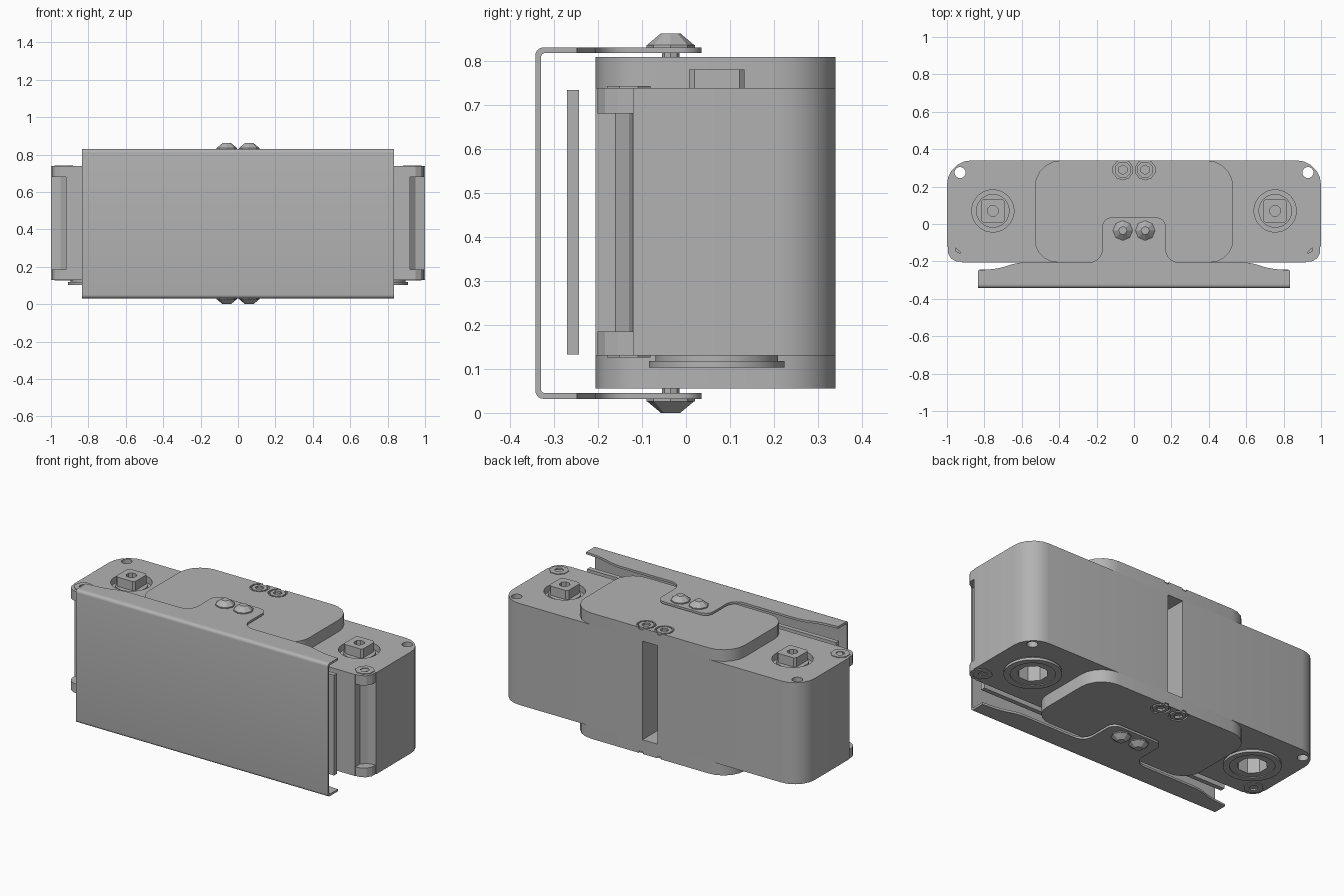
import bpy, bmesh, math
from mathutils import Vector

if "Cube" in bpy.data.objects:
    bpy.data.objects.remove(bpy.data.objects["Cube"])

grey = bpy.data.materials.new("plain grey")
grey.use_nodes = True
grey.diffuse_color = (0.45, 0.45, 0.45, 1)
grey.node_tree.nodes["Principled BSDF"].inputs["Base Color"].default_value = (0.45, 0.45, 0.45, 1)
MIRROR = 0.862  # sum of heights of mirrored top and bottom parts


def finish(name, bm):
    bmesh.ops.recalc_face_normals(bm, faces=bm.faces)
    mesh = bpy.data.meshes.new(name)
    bm.to_mesh(mesh)
    bm.free()
    mesh.materials.append(grey)
    ob = bpy.data.objects.new(name, mesh)
    bpy.context.collection.objects.link(ob)
    return ob


def smooth(ob):
    bpy.ops.object.select_all(action='DESELECT')
    ob.select_set(True)
    bpy.context.view_layer.objects.active = ob
    bpy.ops.object.shade_smooth_by_angle(angle=math.radians(32))


def rounded(corners, steps=5):
    """Turn (x, y, radius) corners into an outline with circular arcs."""
    out, n = [], len(corners)
    for i, (x, y, r) in enumerate(corners):
        c = Vector((x, y))
        if r == 0:
            out.append(c)
            continue
        a = c + (Vector(corners[i - 1][:2]) - c).normalized() * r
        b = c + (Vector(corners[(i + 1) % n][:2]) - c).normalized() * r
        for k in range(steps + 1):
            t = k / steps
            u, v, w = (1 - t) ** 2, 1.414 * t * (1 - t), t * t
            out.append((a * u + c * v + b * w) / (u + v + w))
    return out


def both_sides(half):
    """Complete a right-hand outline with its mirrored half."""
    return half + [(-x, y, r) for x, y, r in reversed(half)]


def ring(x, y, r, n=32):
    return [Vector((x + r * math.cos((k + .5) * math.tau / n),
                    y + r * math.sin((k + .5) * math.tau / n))) for k in range(n)]


def prism(name, outline, lo, hi, along_x=False):
    bm = bmesh.new()
    place = (lambda p, h: (h, p[0], p[1])) if along_x else (lambda p, h: (p[0], p[1], h))
    low = [bm.verts.new(place(p, lo)) for p in outline]
    top = [bm.verts.new(place(p, hi)) for p in outline]
    bm.faces.new(low)
    bm.faces.new(top)
    for i in range(len(low)):
        bm.faces.new((low[i - 1], low[i], top[i], top[i - 1]))
    return finish(name, bm)


def cone(name, x, y, z0, z1, r0, r1, n=8):
    bm = bmesh.new()
    bmesh.ops.create_cone(bm, cap_ends=True, segments=n, radius1=r0, radius2=r1, depth=z1 - z0)
    bmesh.ops.translate(bm, vec=(x, y, (z0 + z1) / 2), verts=bm.verts)
    return finish(name, bm)


def carve(ob, outline, lo, hi):
    cutter = prism("cutter", outline, lo, hi)
    cutter.hide_render = True
    mod = ob.modifiers.new("cut", 'BOOLEAN')
    mod.operation, mod.solver, mod.object = 'DIFFERENCE', 'EXACT', cutter
    bpy.context.view_layer.objects.active = ob
    bpy.ops.object.modifier_apply(modifier=mod.name)
    bpy.data.objects.remove(cutter)


def heights(lo, hi, upper):
    return (lo, hi) if upper else (MIRROR - hi, MIRROR - lo)


# Main housing with grooved front corners
LOW, HIGH, BACK, FRONT = 0.13, 0.738, 0.34, -0.205
body = prism("housing", rounded(both_sides([
    (0.92, FRONT, 0), (0.92, -0.16, 0), (0.95, -0.13, 0), (1, -0.12, 0), (1, BACK, 0.13)])),
    LOW, HIGH)
carve(body, rounded([(-.05, .15, 0), (.05, .15, 0), (.05, .4, 0), (-.05, .4, 0)]), 0.14, 0.73)

SIDES = (("right", -1), ("left", 1))
for side, s in SIDES:
    cx, cy = s * 0.755, 0.07
    carve(body, ring(s * 0.93, 0.275, 0.03, 12), 0, 1)
    carve(body, ring(cx, cy, 0.113), 0.7, 1)
    carve(body, ring(cx, cy, 0.082, 8), 0, 0.3)

    # Spindle on the top
    cone(side + "_spindle_collar", cx, cy, 0.69, 0.725, 0.09, 0.09, 24)
    q = 0.063
    spindle = prism(side + "_spindle", rounded(
        [(cx - q, cy - q, .012), (cx + q, cy - q, .012),
         (cx + q, cy + q, .012), (cx - q, cy + q, .012)], 1), 0.7, 0.78)
    carve(spindle, ring(cx, cy, 0.03, 8), 0.75, 1)

    # Stepped bearing rim below
    for label, r, lo, hi in (("outer", 0.155, 0.103, 0.118), ("inner", 0.14, 0.118, LOW)):
        rim = prism(f"{side}_{label}_bearing_rim", ring(cx, cy, r), lo, hi)
        carve(rim, ring(cx, cy, 0.082, 8), 0, 0.3)
        if label == "outer":
            carve(rim, ring(cx, cy, 0.12), 0, 0.108)
        smooth(rim)

    # Corner screw bosses
    for level, lo, hi in (("top", 0.68, HIGH), ("bottom", LOW, 0.185)):
        boss = prism(f"{side}_{level}_boss", ring(s * 0.932, -0.137, 0.066, 12), lo, hi)
        z = hi + 0.004 if level == "top" else lo - 0.004
        head = prism(f"{side}_{level}_corner_screw", ring(s * 0.932, -0.13, 0.054, 8),
                     min(z, (lo + hi) / 2), max(z, (lo + hi) / 2))
        for part in (boss, head):
            carve(part, ring(s * 0.932, -0.13, 0.026, 6), z - 0.02, z + 0.02)
smooth(body)

# Top and bottom halves of the centre block and bracket
for level, upper in (("top", True), ("bottom", False)):
    lo, hi = (HIGH, 0.808) if upper else (0.055, LOW)
    face = hi if upper else lo
    plate = prism(level + "_centre_block", rounded(both_sides(
        [(0.53, FRONT, 0.12), (0.53, BACK, 0.14)])), lo, hi)
    for side, s in SIDES:
        carve(plate, ring(s * 0.06, 0.29, 0.054, 10), face - 0.012, face + 0.012)
    smooth(plate)

    for side, s in SIDES:
        # Recessed back screws
        a, b = sorted((face, face + (-0.02 if upper else 0.02)))
        screw = prism(f"{side}_{level}_flush_screw", ring(s * 0.06, 0.29, 0.045, 8), a, b)
        carve(screw, ring(s * 0.06, 0.29, 0.025, 6), face - 0.015, face + 0.015)

        # Pointed bracket screws
        a, b = heights(0.79, 0.83, upper)
        cone(f"{side}_{level}_screw_stem", s * 0.06, -0.035, a, b, 0.02, 0.02)
        a, b = heights(0.83, 0.836, upper)
        cone(f"{side}_{level}_screw_rim", s * 0.06, -0.035, a, b, 0.055, 0.055)
        a, b = heights(0.836, MIRROR, upper)
        radii = (0.053, 0.022) if upper else (0.022, 0.053)
        cone(f"{side}_{level}_screw_head", s * 0.06, -0.035, a, b, *radii)

    # Bracket flange with a rounded tongue
    a, b = heights(0.817, 0.83, upper)
    flange = prism(level + "_bracket_flange", rounded(both_sides([
        (0.835, -0.31, 0), (0.835, -0.248, 0), (0.72, -0.238, 0.04), (0.62, FRONT, 0.04),
        (0.17, FRONT, 0.07), (0.17, 0.035, 0.05)])), a, b)
    smooth(flange)

# Folded front plate of the bracket
top, base, t = 0.83, MIRROR - 0.83, 0.013
bracket = prism("bracket_front", rounded([
    (-0.31, base, 0), (-0.342, base, 0.018), (-0.342, top, 0.018), (-0.31, top, 0),
    (-0.31, top - t, 0), (-0.342 + t, top - t, 0.008),
    (-0.342 + t, base + t, 0.008), (-0.31, base + t, 0)]), -0.835, 0.835, along_x=True)
smooth(bracket)

# Flat panel between bracket and housing
prism("inner_panel", rounded([(-.825, -.27, 0), (.825, -.27, 0), (.825, -.243, 0),
                              (-.825, -.243, 0)]), 0.133, 0.733)
